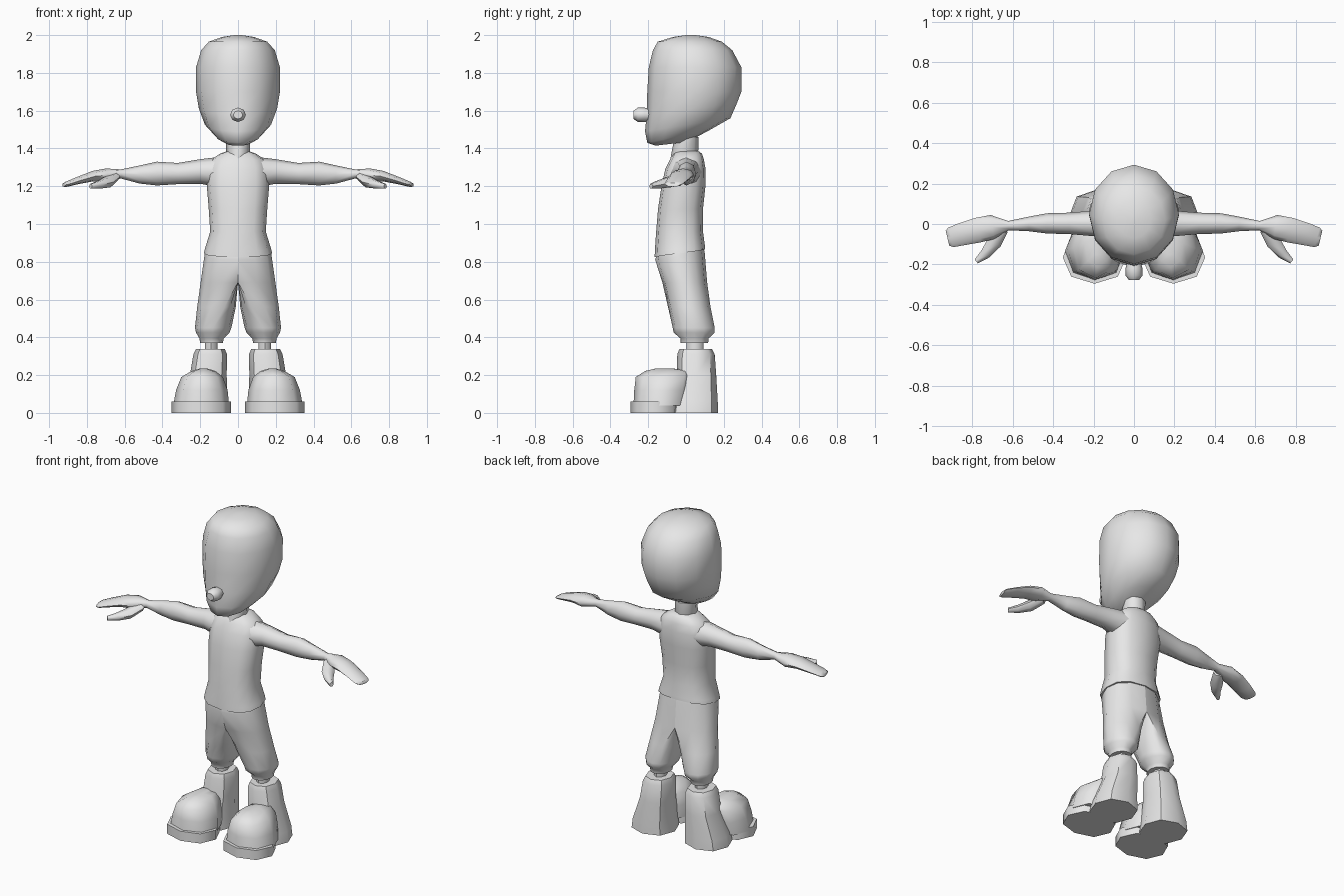
import bpy, bmesh, math
from mathutils import Vector

grey = bpy.data.materials.new("plain grey")
grey.diffuse_color = (0.8, 0.8, 0.8, 1)


def loft(name, rings, mirror=False, angle=50):
    """Skin a list of equal-sized rings, cap both ends and optionally mirror across x."""
    bm = bmesh.new()
    rows = [[bm.verts.new(p) for p in ring] for ring in rings]
    n = len(rows[0])
    for a, b in zip(rows, rows[1:]):
        for i in range(n):
            j = (i + 1) % n
            bm.faces.new((a[i], a[j], b[j], b[i]))
    bm.faces.new(rows[0])
    bm.faces.new(rows[-1])
    bmesh.ops.recalc_face_normals(bm, faces=bm.faces[:])
    mesh = bpy.data.meshes.new(name)
    bm.to_mesh(mesh)
    bm.free()
    mesh.materials.append(grey)
    ob = bpy.data.objects.new(name, mesh)
    bpy.context.collection.objects.link(ob)
    bpy.ops.object.select_all(action='DESELECT')
    ob.select_set(True)
    bpy.context.view_layer.objects.active = ob
    bpy.ops.object.shade_smooth_by_angle(angle=math.radians(angle))
    if mirror:
        ob.modifiers.new("mirror", 'MIRROR').use_mirror_merge = False
    return ob


def turns(n):
    return [(math.cos(2 * math.pi * i / n), math.sin(2 * math.pi * i / n)) for i in range(n)]


def ring(z, x0, x1, y0, y1, tilt=0.0, n=12, power=1.0):
    """Horizontal oval between x and y limits; tilt raises the back, power < 1 squares it."""
    def sq(v):
        return math.copysign(abs(v) ** power, v) if abs(v) > 1e-6 else 0.0
    return [Vector(((x0 + x1) / 2 + (x1 - x0) / 2 * sq(c),
                    (y0 + y1) / 2 + (y1 - y0) / 2 * sq(s), z + tilt * s)) for c, s in turns(n)]


def tube(path, n=8):
    """Rings across a path of (x, y, z, half width, half height)."""
    pts = [Vector(p[:3]) for p in path]
    out = []
    for i, p in enumerate(path):
        d = pts[min(i + 1, len(pts) - 1)] - pts[max(i - 1, 0)]
        side = d.cross(Vector((0, 0, 1))).normalized()
        out.append([pts[i] + side * c * p[3] + Vector((0, 0, s * p[4])) for c, s in turns(n)])
    return out


# Head: z, half width, front, back, tilt
head = [(1.425, .06, -.16, .01, .01), (1.465, .12, -.205, .13, .035),
        (1.525, .175, -.217, .235, .035), (1.61, .207, -.208, .27, .03),
        (1.70, .222, -.205, .293, 0), (1.83, .222, -.197, .293, 0),
        (1.92, .195, -.175, .245, 0), (1.965, .155, -.15, .19, 0),
        (1.99, .085, -.07, .12, 0), (2.0, .02, .0, .05, 0)]
loft("head", [ring(z, -w, w, f, b, t) for z, w, f, b, t in head], angle=60)
loft("nose", tube([(0, -.19, 1.577, .035, .033), (0, -.22, 1.578, .042, .038),
                   (0, -.255, 1.578, .042, .038), (0, -.277, 1.578, .025, .022)]))
loft("neck", [ring(z, -w, w, f, b, t, 8) for z, w, f, b, t in
              [(1.345, .05, -.085, .06, .015), (1.38, .063, -.078, .065, .01),
               (1.46, .065, -.06, .065, 0)]])

# Shirt: squarish body rings
shirt = [(.845, .181, -.166, .101, .02), (.87, .175, -.165, .10, .015),
         (.96, .147, -.158, .09, 0), (1.08, .155, -.148, .09, 0),
         (1.2, .165, -.13, .103, 0), (1.29, .163, -.11, .104, 0),
         (1.34, .145, -.085, .095, 0), (1.372, .095, -.068, .085, 0),
         (1.387, .055, -.05, .065, 0)]
loft("shirt", [ring(z, -w, w, f, b, t, 12, .8) for z, w, f, b, t in shirt], angle=60)

# Arm and open hand in one run, thumb joined on
loft("arm_and_hand", tube([
    (.10, .0, 1.275, .085, .08), (.20, .003, 1.278, .063, .065),
    (.32, .003, 1.267, .053, .056), (.43, .003, 1.267, .05, .063),
    (.52, .0, 1.262, .036, .048), (.62, -.008, 1.265, .023, .024),
    (.70, -.015, 1.258, .06, .036), (.77, -.03, 1.253, .062, .028),
    (.85, -.05, 1.23, .056, .02), (.905, -.066, 1.212, .05, .015),
    (.922, -.07, 1.207, .038, .01)]), mirror=True, angle=60)
loft("thumb", tube([(.65, -.025, 1.25, .03, .025), (.69, -.09, 1.222, .037, .032),
                    (.735, -.148, 1.208, .026, .023),
                    (.78, -.185, 1.2, .012, .014)], 6), mirror=True, angle=60)


# Trousers: half pelvis section melting into a round leg
def leg(z, t, x0, x1, f, b, tilt=0.0, w=.18):
    half = [Vector((w * max(c, 0), (f + b) / 2 + (b - f) / 2 * math.copysign(abs(s) ** .85, s),
                    z + tilt * s)) for c, s in turns(12)]
    return [p.lerp(q, t) for p, q in zip(half, ring(z, x0, x1, f, b, tilt))]


loft("trouser_leg", [
    leg(.86, 0, 0, .18, -.155, .092, .02, .172),
    leg(.83, 0, 0, .18, -.163, .099, .02, .178),
    leg(.69, .0, .01, .2, -.125, .112, 0, .198),
    leg(.56, .6, .02, .22, -.095, .13, 0, .21),
    leg(.45, 1, .035, .228, -.07, .152),
    leg(.425, 1, .045, .222, -.065, .152),
    leg(.395, 1, .075, .205, -.03, .12),
    leg(.37, 1, .08, .2, -.028, .117),
    leg(.37, 1, .12, .16, .02, .07)], mirror=True, angle=55)
loft("ankle", [ring(z, .108, .176, .003, .092, 0, 8) for z in (.32, .385)], mirror=True)

# Boots: heel and shaft, rounded toe, wider sole
boot = [(0, .05, .32, -.09, .17), (.06, .055, .31, -.08, .168),
        (.2, .06, .255, -.05, .16), (.31, .058, .236, -.046, .152),
        (.338, .07, .222, -.035, .138), (.338, .1, .19, .0, .1)]
loft("boot_shaft", [ring(z, a, b, f, k, 0, 8, .9) for z, a, b, f, k in boot], mirror=True, angle=45)
toe = [(.04, .047, .343, -.278, .0), (.12, .055, .328, -.274, .02),
       (.19, .08, .30, -.266, .03), (.222, .12, .245, -.215, .03),
       (.234, .16, .205, -.165, -.06)]
loft("boot_toe", [ring(z, a, b, f, k, 0, 8, .9) for z, a, b, f, k in toe], mirror=True, angle=60)
loft("boot_sole", [ring(z, .038, .352, -.295, -.035, 0, 8, .9) for z in (0, .06)], mirror=True)
